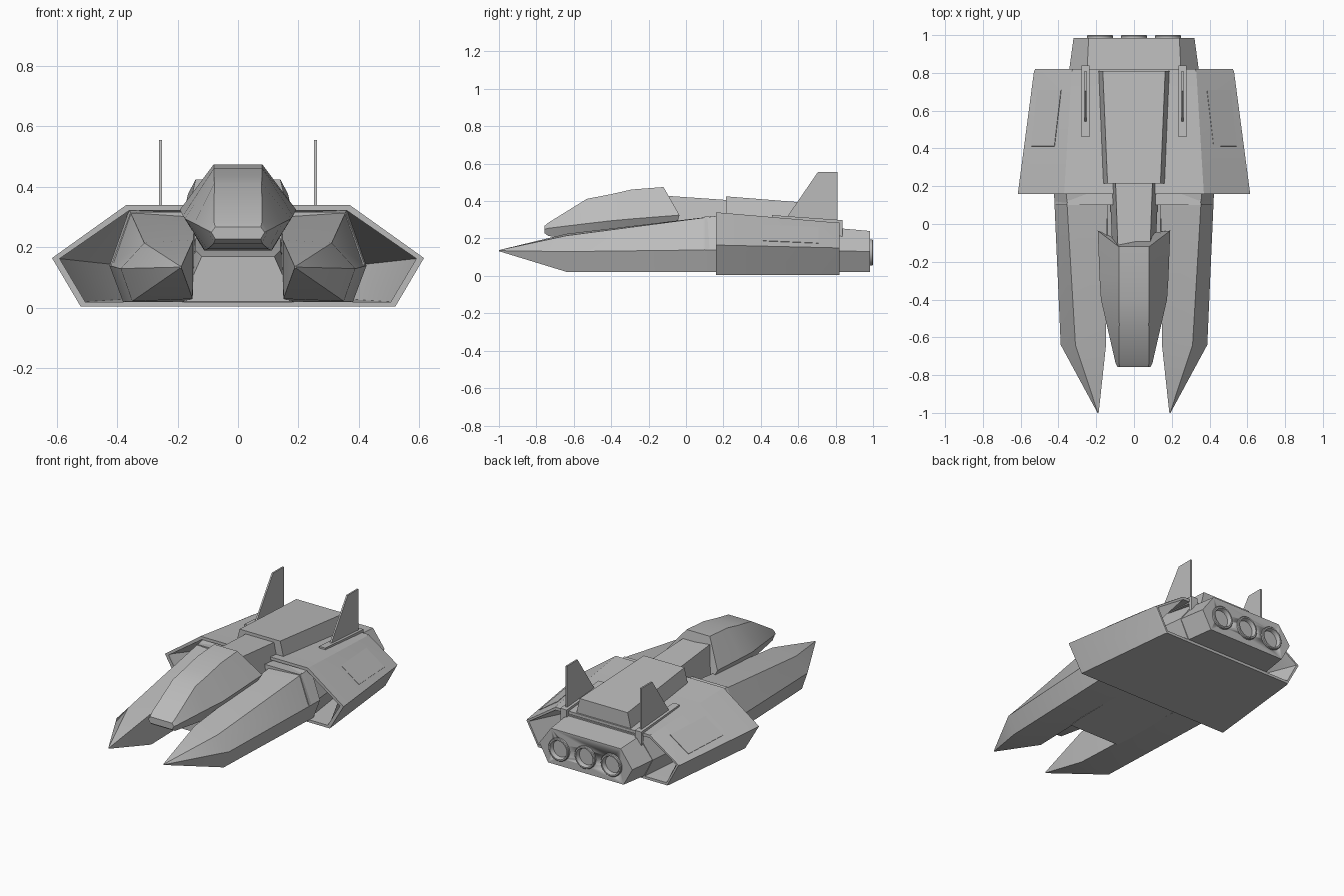
import bpy, bmesh, math
from mathutils import Vector

cube = bpy.data.objects.get("Cube")
if cube:
    bpy.data.objects.remove(cube, do_unlink=True)

grey = bpy.data.materials.new("hull grey")
grey.use_nodes = True
COLOUR = (0.5, 0.5, 0.5, 1)
grey.diffuse_color = COLOUR
grey.node_tree.nodes["Principled BSDF"].inputs["Base Color"].default_value = COLOUR


def finish(bm, name, angle=30):
    bmesh.ops.recalc_face_normals(bm, faces=bm.faces)
    me = bpy.data.meshes.new(name)
    bm.to_mesh(me)
    bm.free()
    me.materials.append(grey)
    ob = bpy.data.objects.new(name, me)
    bpy.context.collection.objects.link(ob)
    bpy.ops.object.select_all(action='DESELECT')
    ob.select_set(True)
    bpy.context.view_layer.objects.active = ob
    bpy.ops.object.shade_smooth_by_angle(angle=math.radians(angle))
    return ob


def loft(name, rings, closed=False, angle=30):
    """Skin a list of equal-length point rings; closed joins last to first."""
    bm = bmesh.new()
    loops = [[bm.verts.new(p) for p in ring] for ring in rings]
    pairs = list(zip(loops, loops[1:]))
    if closed:
        pairs.append((loops[-1], loops[0]))
    else:
        bm.faces.new(loops[0])
        bm.faces.new(loops[-1])
    for a, b in pairs:
        for i in range(len(a)):
            j = (i + 1) % len(a)
            bm.faces.new((a[i], a[j], b[j], b[i]))
    return finish(bm, name, angle)


def section(y, half):
    """Full symmetric ring at y from its right-hand (x, z) half, top to bottom."""
    return [(x, y, z) for x, z in half] + [(-x, y, z) for x, z in reversed(half)]


def ring_at(y, pts, side=1):
    return [(side * x, y, z) for x, z in pts]


# Hollow wing shell: outer skin, rims and channels narrowing to the hull
front_out = [(0.37, 0.34), (0.615, 0.165), (0.52, 0.004)]
rear_out = [(0.33, 0.285), (0.53, 0.15), (0.45, 0.004)]
front_in = [(0.36, 0.322), (0.59, 0.163), (0.505, 0.02)]
rear_in = [(0.325, 0.267), (0.508, 0.148), (0.44, 0.02)]
loft("wing_shell", [section(0.16, front_out), section(0.805, rear_out),
                    section(0.82, [(x - 0.006, z) for x, z in rear_out]),
                    section(0.82, rear_in),
                    section(0.53, [(0.345, 0.285), (0.38, 0.14), (0.35, 0.03)]),
                    section(0.18, front_in), section(0.16, front_in)], closed=True)

# Central hull running through the shell
loft("central_hull", [section(0.1, [(0.355, 0.318), (0.42, 0.14), (0.375, 0.022)]),
                      section(0.82, [(0.25, 0.262), (0.345, 0.135), (0.29, 0.02)])])
loft("belly_block", [section(-0.35, [(0.12, 0.17), (0.16, 0.08), (0.17, 0.022)]),
                     section(-0.25, [(0.14, 0.19), (0.18, 0.08), (0.18, 0.022)]),
                     section(0.2, [(0.14, 0.24), (0.18, 0.08), (0.18, 0.022)])])

# Engine block with three recessed nozzles
block = loft("engine_block", [section(0.78, [(0.25, 0.258), (0.348, 0.135), (0.29, 0.02)]),
                              section(0.985, [(0.24, 0.24), (0.32, 0.13), (0.26, 0.022)])])
profile = [(0.05, 0.975), (0.07, 0.975), (0.07, 0.996), (0.066, 1.0), (0.058, 1.0),
           (0.052, 0.985), (0.05, 0.95), (0.028, 0.93), (0.028, 0.90)]


def circle(x, r, y, n=28):
    return [(x + r * math.cos(i * math.tau / n), y, 0.125 + r * math.sin(i * math.tau / n))
            for i in range(n)]


for label, x in (("right", -0.18), ("centre", 0), ("left", 0.18)):
    cutter = loft("nozzle_cutter", [circle(x, 0.055, 0.88), circle(x, 0.055, 1.1)])
    cutter.hide_render = True
    mod = block.modifiers.new("recess", 'BOOLEAN')
    mod.object, mod.solver = cutter, 'EXACT'
    bpy.context.view_layer.objects.active = block
    bpy.ops.object.modifier_apply(modifier=mod.name)
    bpy.data.objects.remove(cutter, do_unlink=True)
    loft(label + "_nozzle", [circle(x, r, y) for r, y in profile])

# Raised spine on the deck and neck to the cockpit
loft("spine", [section(0.215, [(0.14, 0.425), (0.168, 0.31)]),
               section(0.81, [(0.165, 0.378), (0.195, 0.25)])])
loft("neck", [section(-0.13, [(0.085, 0.43), (0.115, 0.25)]),
              section(0.23, [(0.098, 0.405), (0.13, 0.25)])])

# Cockpit
loft("cockpit", [
    section(-0.756, [(0.075, 0.268), (0.088, 0.25), (0.075, 0.228)]),
    section(-0.735, [(0.08, 0.285), (0.098, 0.255), (0.08, 0.213)]),
    section(-0.53, [(0.078, 0.412), (0.145, 0.28), (0.10, 0.195)]),
    section(-0.40, [(0.08, 0.437), (0.175, 0.295), (0.11, 0.19)]),
    section(-0.29, [(0.08, 0.462), (0.182, 0.305), (0.112, 0.19)]),
    [(x, y, z) for x, y, z in ((0.08, -0.12, 0.475), (0.192, -0.035, 0.325), (0.115, -0.07, 0.20),
                               (-0.115, -0.07, 0.20), (-0.192, -0.035, 0.325), (-0.08, -0.12, 0.475))],
], angle=35)

for label, s in (("left", 1), ("right", -1)):
    # Forward prong
    loft(label + "_prong", [
        ring_at(-1.0, [(0.187, 0.138), (0.191, 0.138), (0.193, 0.135), (0.191, 0.132), (0.187, 0.132)], s),
        ring_at(-0.64, [(0.148, 0.225), (0.31, 0.215), (0.388, 0.13), (0.35, 0.022), (0.15, 0.03)], s),
        ring_at(0.2, [(0.14, 0.31), (0.36, 0.325), (0.425, 0.14), (0.38, 0.02), (0.18, 0.02)], s),
    ])
    # Fin, its foot rail and rear bracket
    fin = [(0.53, 0.30), (0.705, 0.555), (0.81, 0.555), (0.81, 0.28)]
    foot = [(0.46, 0.29), (0.46, 0.325), (0.838, 0.298), (0.838, 0.2), (0.815, 0.2), (0.815, 0.26)]
    for part, outline, x, t in (("fin", fin, 0.257, 0.005), ("fin_foot", foot, 0.257, 0.022)):
        loft(f"{label}_{part}", [[(s * (x + d), y, z) for y, z in outline] for d in (-t, t)])

    # Thin access panel lying on the sloped wing face
    a, b = (Vector((x, 0.16, z)) for x, z in front_out[:2])
    c, d = (Vector((x, 0.805, z)) for x, z in rear_out[:2])

    def on_wing(u, v, lift):
        p = a.lerp(b, u).lerp(c.lerp(d, u), v) + Vector((0.55, 0.05, 0.83)) * lift
        return (s * p.x, p.y, p.z)

    corners = [(0.29, 0.39), (0.83, 0.39), (0.85, 0.85), (0.24, 0.85)]
    loft(label + "_panel", [[on_wing(u, v, h) for u, v in corners] for h in (-0.002, 0.003)])
